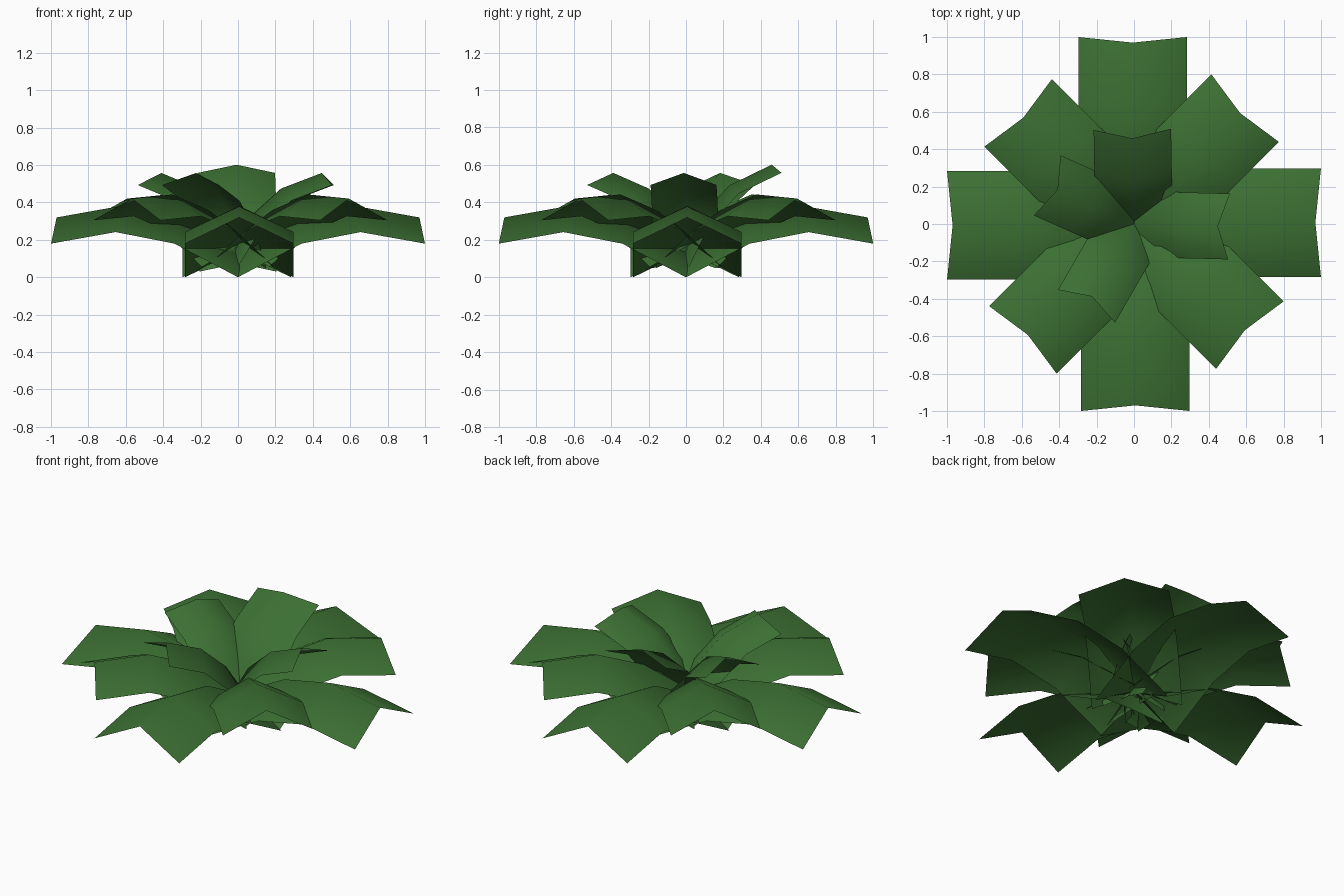
import bpy, math
from mathutils import Matrix, Vector

if "Cube" in bpy.data.objects:
    bpy.data.objects.remove(bpy.data.objects["Cube"])

green = bpy.data.materials.new("leaf_green")
green.diffuse_color = (0.045, 0.16, 0.033, 1)
green.use_nodes = True
green.node_tree.nodes["Principled BSDF"].inputs["Base Color"].default_value = green.diffuse_color

# Arched side profile shared by every leaf: distance along leaf, height
PROFILE = [(0, 0), (0.37, 0.105), (0.69, 0.10), (1.015, -0.032)]


def leaf(name, yaw, tilt, length, half_width, fold, base_z, shift=0.0):
    """Folded, arched strip with a raised midrib, tilted up and turned outward."""
    place = (Matrix.Rotation(math.radians(yaw), 4, 'Z')
             @ Matrix.Translation((0, shift, base_z))
             @ Matrix.Rotation(math.radians(-tilt), 4, 'Y'))
    verts, faces = [], []
    for s, z in PROFILE:
        for side in (-1, 0, 1):
            lift = fold if side == 0 else 0
            verts.append(place @ Vector((s * length, side * half_width, z * length + lift)))
    for i in range(len(PROFILE) - 1):
        for j in range(2):
            a = i * 3 + j
            faces.append((a, a + 3, a + 4, a + 1))
    mesh = bpy.data.meshes.new(name)
    mesh.from_pydata(verts, [], faces)
    mesh.materials.append(green)
    mesh.shade_smooth()
    ob = bpy.data.objects.new(name, mesh)
    bpy.context.collection.objects.link(ob)


# Low outer ring and raised diagonal ring
for k in range(4):
    leaf(f"outer_leaf_{k + 1}", 90 * k, 12, 1.0, 0.29, 0.143, 0.0, 0.007)
    leaf(f"middle_leaf_{k + 1}", 45 + 90 * k, 18, 0.88, 0.255, 0.122, 0.055, 0.018)

# Steep inner leaves
for k, yaw in enumerate((-1.5, 156, 240)):
    leaf(f"inner_leaf_{k + 1}", yaw, 43, 0.665, 0.176, 0.088, 0.048)
leaf("inner_leaf_back", 91, 48, 0.72, 0.207, 0.065, 0.03)
